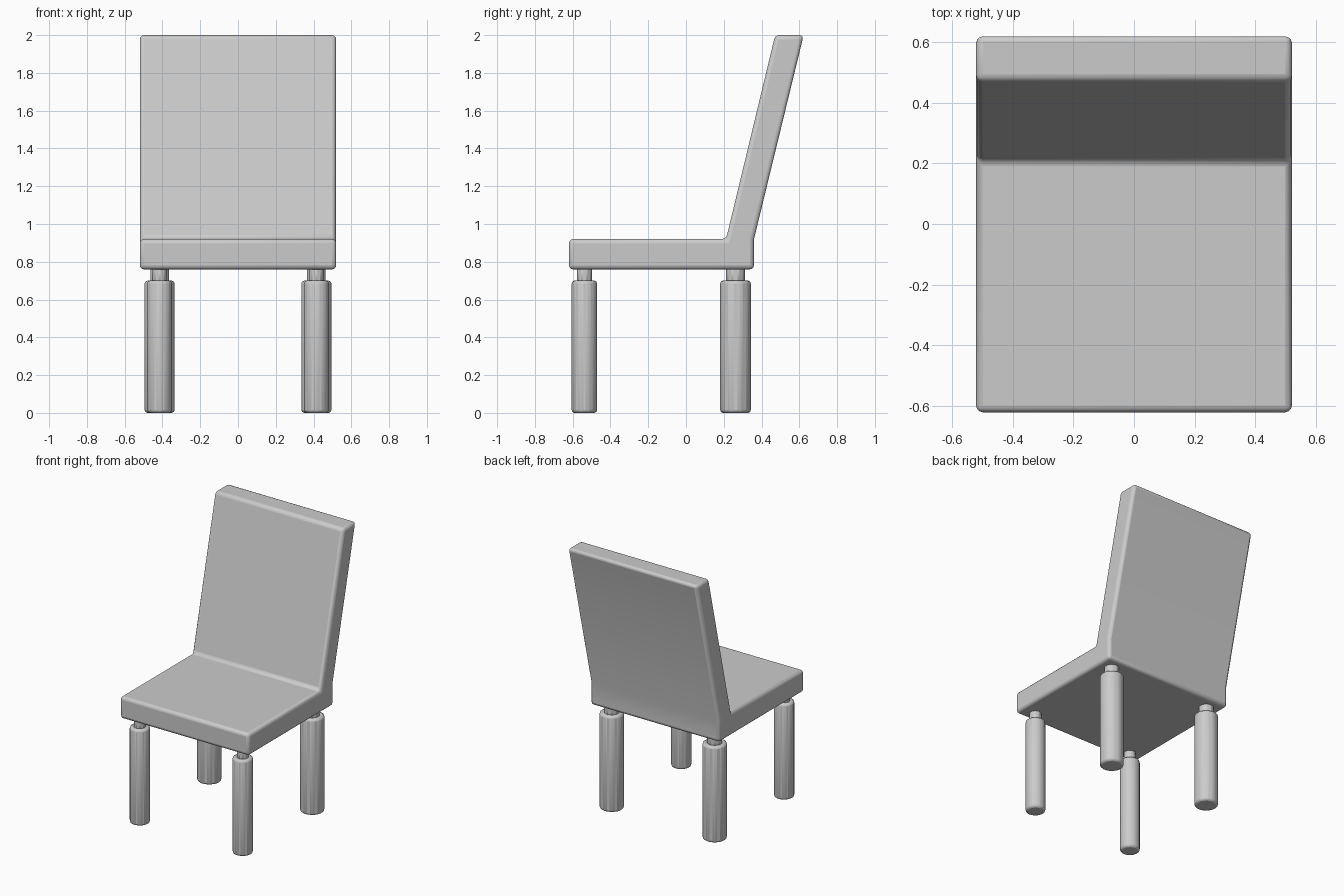
import bpy
import math

if "Cube" in bpy.data.objects:
    bpy.data.objects.remove(bpy.data.objects["Cube"])


def finish(obj, bevel, segments=3):
    """Round the edges and smooth the shading."""
    mod = obj.modifiers.new("rounded_edges", 'BEVEL')
    mod.width = bevel
    mod.segments = segments
    mod.limit_method = 'ANGLE'
    mod.angle_limit = math.radians(30)
    bpy.ops.object.select_all(action='DESELECT')
    obj.select_set(True)
    bpy.context.view_layer.objects.active = obj
    bpy.ops.object.shade_smooth_by_angle(angle=math.radians(30))


def post(name, x, y, z0, z1, radius, bevel, segments):
    """Ten-sided upright cylinder between two heights."""
    bpy.ops.mesh.primitive_cylinder_add(vertices=10, radius=radius, depth=z1 - z0,
                                        location=(x, y, (z0 + z1) / 2))
    obj = bpy.context.object
    obj.name = name
    finish(obj, bevel, segments)


# Seat and reclined backrest: one side profile (y, z) extruded across x
profile = [(-0.62, 0.76), (0.36, 0.76), (0.36, 0.92), (0.623, 2.0),
           (0.472, 2.0), (0.212, 0.92), (-0.62, 0.92)]
half = 0.52
n = len(profile)
verts = [(x, y, z) for x in (-half, half) for y, z in profile]
faces = [tuple(reversed(range(n))), tuple(range(n, 2 * n))]
faces += [(i, (i + 1) % n, n + (i + 1) % n, n + i) for i in range(n)]
mesh = bpy.data.meshes.new("seat_and_back")
mesh.from_pydata(verts, [], faces)
seat = bpy.data.objects.new("seat_and_back", mesh)
bpy.context.collection.objects.link(seat)
finish(seat, 0.022)

# Legs with narrow necks under the seat; the back pair is thicker
for side, x in (("left", -0.415), ("right", 0.415)):
    for place, y, radius, neck in (("front", -0.538, 0.070, 0.041),
                                   ("back", 0.262, 0.084, 0.052)):
        post(f"{place}_leg_{side}", x, y, 0.0, 0.70, radius, 0.016, 2)
        post(f"{place}_leg_neck_{side}", x, y, 0.685, 0.78, neck, 0.005, 1)
